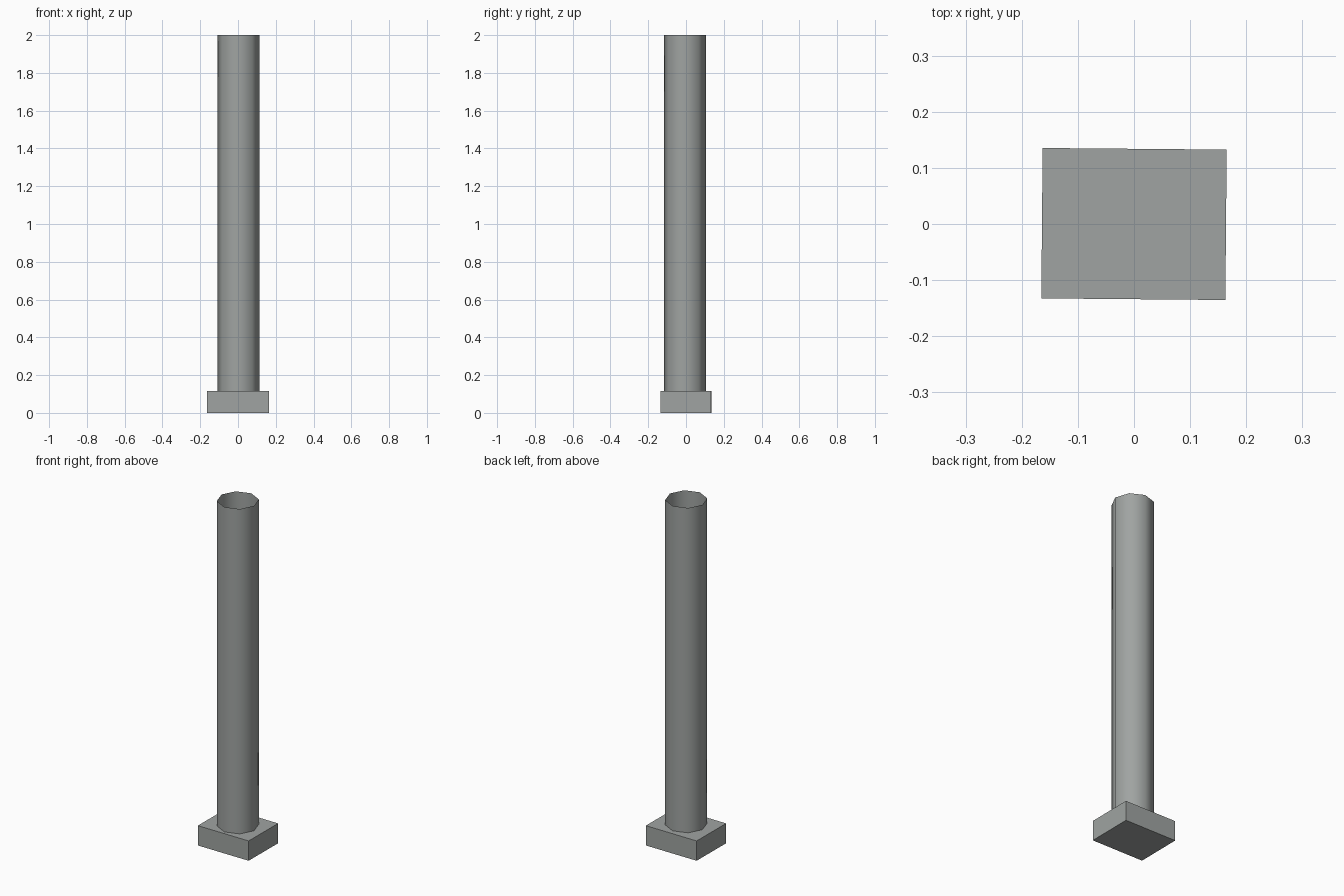
import bpy
import math

# Remove the default object
cube = bpy.data.objects.get("Cube")
if cube:
    bpy.data.objects.remove(cube, do_unlink=True)

BASE_HEIGHT = 0.115
TOP = 2.0

# Single grey material
grey = bpy.data.materials.new("weathered_grey")
grey.use_nodes = True
colour = (0.35, 0.37, 0.36, 1.0)
grey.diffuse_color = colour
grey.node_tree.nodes["Principled BSDF"].inputs["Base Color"].default_value = colour


def finish(name):
    """Name the active object, apply its transform and give it the material."""
    obj = bpy.context.object
    obj.name = name
    bpy.ops.object.transform_apply(location=False, rotation=True, scale=True)
    obj.data.materials.append(grey)
    return obj


# Rectangular foot block, turned very slightly
bpy.ops.mesh.primitive_cube_add(
    size=1, location=(0, 0, BASE_HEIGHT / 2), rotation=(0, 0, math.radians(-0.5)))
bpy.context.object.scale = (0.328, 0.268, BASE_HEIGHT)
finish("base_block")

# Open eight-sided tube with smooth sides
bpy.ops.mesh.primitive_cylinder_add(
    vertices=8, radius=0.111, depth=TOP - BASE_HEIGHT, end_fill_type='NOTHING',
    location=(0.003, -0.006, (TOP + BASE_HEIGHT) / 2),
    rotation=(0, 0, math.radians(-4.7)))
finish("column_tube")
bpy.ops.object.shade_smooth_by_angle(angle=math.radians(60))
